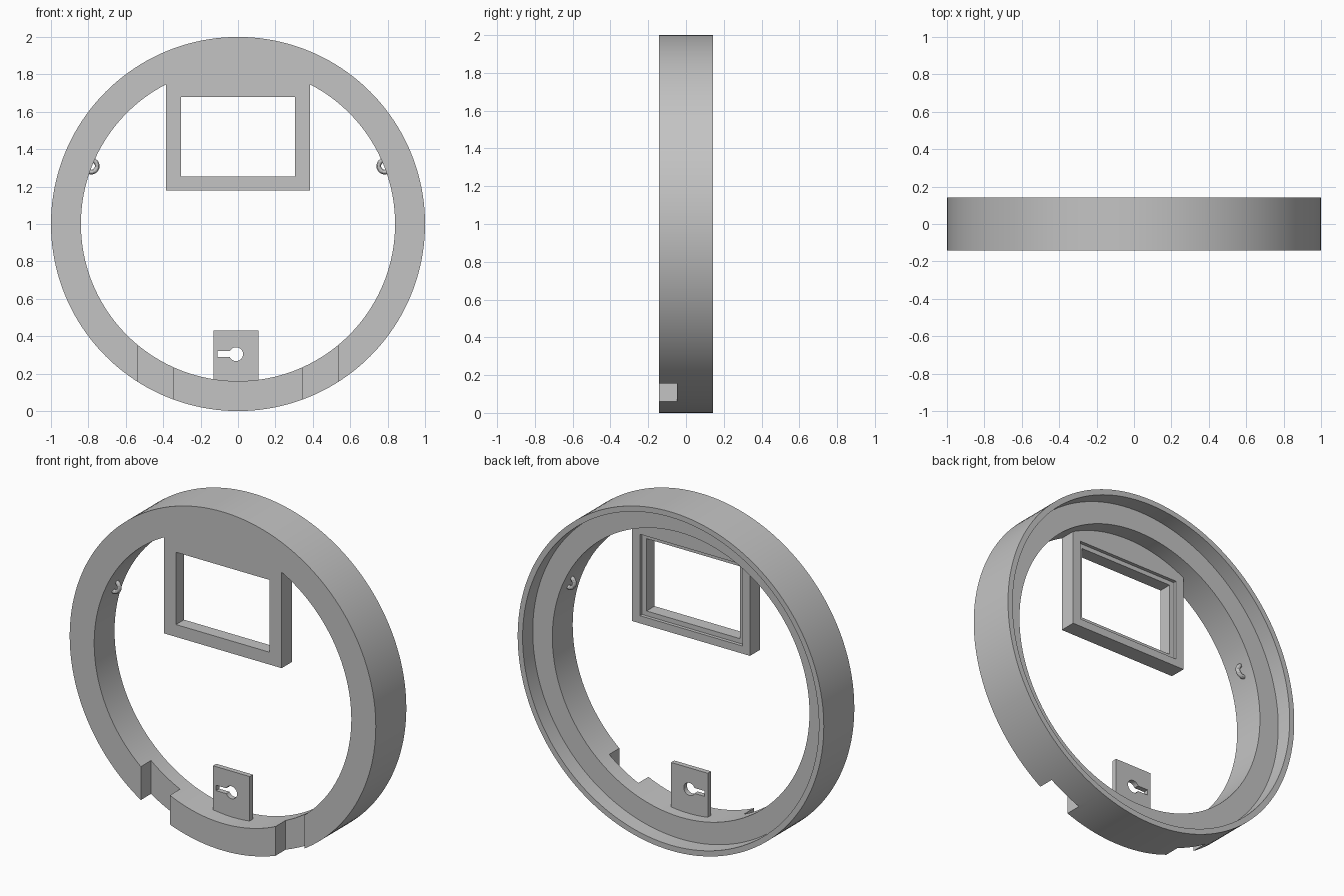
import bpy, bmesh
from math import sin, cos, pi, asin, radians
from mathutils import Matrix, Vector

cube = bpy.data.objects.get("Cube")
if cube:
    bpy.data.objects.remove(cube, do_unlink=True)

grey = bpy.data.materials.new("plain grey")
grey.use_nodes = True
grey.diffuse_color = (0.55, 0.55, 0.55, 1)
grey.node_tree.nodes["Principled BSDF"].inputs["Base Color"].default_value = (0.55, 0.55, 0.55, 1)

FRONT, BACK = -0.1425, 0.1425
FLANGE_BACK = 0.0475       # rear face of the wide inner flange
PANEL_BACK = -0.0475       # rear face of the window panel and depth of the notches
OUTER, RECESS, INNER = 1.0, 0.968, 0.84
CENTRE = Vector((0, 0, 1))


def finish(name, bm):
    bmesh.ops.recalc_face_normals(bm, faces=bm.faces)
    mesh = bpy.data.meshes.new(name)
    bm.to_mesh(mesh)
    bm.free()
    mesh.materials.append(grey)
    obj = bpy.data.objects.new(name, mesh)
    bpy.context.collection.objects.link(obj)
    return obj


def box(name, x, y, z):
    bm = bmesh.new()
    bmesh.ops.create_cube(bm, size=1)
    for v in bm.verts:
        v.co = [lo + (c + 0.5) * (hi - lo) for c, (lo, hi) in zip(v.co, (x, y, z))]
    return finish(name, bm)


def lathe(name, profile, steps):
    """Revolve a closed (radius, y) profile around the y axis through CENTRE."""
    bm = bmesh.new()
    rings = []
    for i in range(steps):
        a = 2 * pi * i / steps
        rings.append([bm.verts.new(CENTRE + Vector((r * sin(a), y, r * cos(a)))) for r, y in profile])
    n = len(profile)
    for i in range(steps):
        a, b = rings[i], rings[(i + 1) % steps]
        for j in range(n):
            k = (j + 1) % n
            bm.faces.new((a[j], a[k], b[k], b[j]))
    return finish(name, bm)


def prism(name, outline, y0, y1):
    """Extrude an (x, z) outline along y."""
    bm = bmesh.new()
    face = bm.faces.new([bm.verts.new((x, y0, z)) for x, z in outline])
    grown = bmesh.ops.extrude_face_region(bm, geom=[face])["geom"]
    bmesh.ops.translate(bm, vec=(0, y1 - y0, 0),
                        verts=[g for g in grown if isinstance(g, bmesh.types.BMVert)])
    return finish(name, bm)


def cut(obj, *cutters):
    bpy.context.view_layer.objects.active = obj
    for c in cutters:
        mod = obj.modifiers.new("cut", 'BOOLEAN')
        mod.operation, mod.solver, mod.object = 'DIFFERENCE', 'EXACT', c
        bpy.ops.object.modifier_apply(modifier=mod.name)
        bpy.data.objects.remove(c, do_unlink=True)


def smooth(obj):
    bpy.ops.object.select_all(action='DESELECT')
    obj.select_set(True)
    bpy.context.view_layer.objects.active = obj
    bpy.ops.object.shade_smooth_by_angle(angle=radians(30))


# Round housing with a rear recess and two notches cut in the lower front
housing = lathe("round_housing", [
    (OUTER, FRONT), (OUTER, BACK), (RECESS, BACK),
    (RECESS, FLANGE_BACK), (INNER, FLANGE_BACK), (INNER, FRONT)], 160)
cut(housing, *[box("notch_cutter", sorted((s * 0.345, s * 0.535)),
                   (FRONT - 0.1, PANEL_BACK), (-0.1, 0.6)) for s in (-1, 1)])
smooth(housing)

# Window panel hanging from the top of the housing, rebated at the rear
half, arc_r = 0.385, INNER + 0.001
reach = asin(half / arc_r)
arc = [(arc_r * sin(t), 1 + arc_r * cos(t))
       for t in (reach * (1 - i / 12) for i in range(25))]
panel = prism("window_panel", [(-half, 1.18), (half, 1.18)] + arc, FRONT, PANEL_BACK)
cut(panel,
    box("opening_cutter", (-0.305, 0.305), (-0.3, 0.3), (1.253, 1.68)),
    box("rebate_cutter", (-0.335, 0.335), (PANEL_BACK - 0.02, 0.3), (1.225, 1.706)))

# Mounting tab with a sideways keyhole
tab = box("keyhole_tab", (-0.13, 0.11), (-0.0475, -0.0175), (0.15, 0.43))
keyhole = [(-0.11, 0.32), (-0.11, 0.288)]
notch = asin(0.016 / 0.037)
for i in range(33):
    t = pi + notch + (2 * pi - 2 * notch) * i / 32
    keyhole.append((-0.01 + 0.037 * cos(t), 0.304 + 0.037 * sin(t)))
cut(tab, prism("keyhole_cutter", keyhole, -0.2, 0.2))
smooth(tab)

# Small wire loops set into the inner wall on both sides
for side, s in (("left", 1), ("right", -1)):
    loop = lathe(side + "_wire_loop", [
        (0.0325 + 0.0125 * cos(2 * pi * k / 12), 0.0125 * sin(2 * pi * k / 12))
        for k in range(12)], 32)
    loop.data.transform(Matrix.Translation((s * 0.785, -0.0325, 0.31)))
    smooth(loop)
